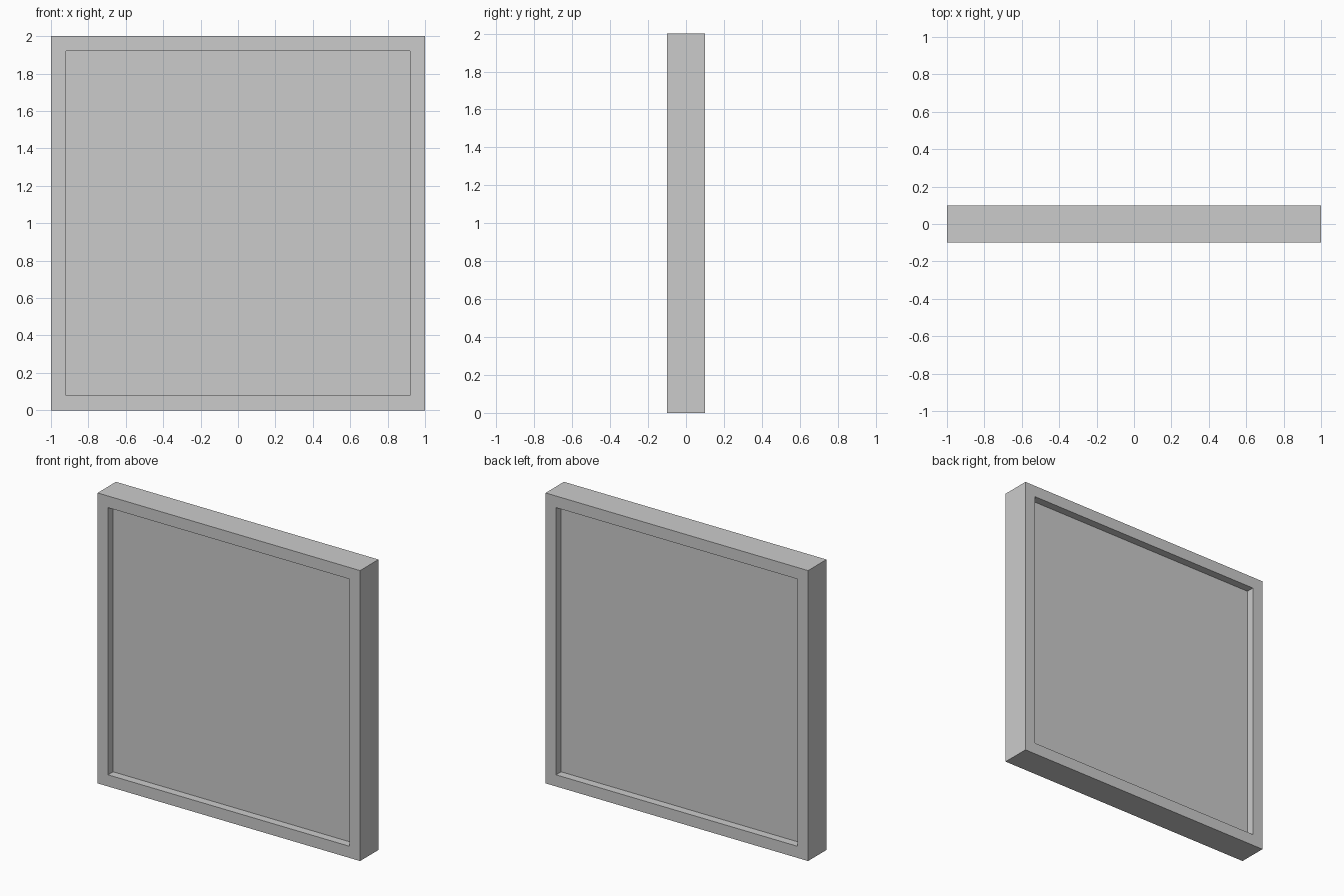
import bpy, bmesh

if "Cube" in bpy.data.objects:
    bpy.data.objects.remove(bpy.data.objects["Cube"])

SIZE, DEPTH, BORDER, RECESS = 2.0, 0.2, 0.08, 0.055


def finish(name, bm):
    bmesh.ops.recalc_face_normals(bm, faces=bm.faces)
    mesh = bpy.data.meshes.new(name)
    bm.to_mesh(mesh)
    bm.free()
    obj = bpy.data.objects.new(name, mesh)
    bpy.context.collection.objects.link(obj)
    return obj


def square(bm, half, y):
    mid = SIZE / 2
    return [bm.verts.new((sx * half, y, mid + sz * half))
            for sx, sz in ((-1, -1), (1, -1), (1, 1), (-1, 1))]


# Square border: four rings of corners joined into a closed mitred frame
bm = bmesh.new()
outer, inner = SIZE / 2, SIZE / 2 - BORDER
rings = [square(bm, h, y) for h, y in ((outer, -DEPTH / 2), (outer, DEPTH / 2),
                                       (inner, DEPTH / 2), (inner, -DEPTH / 2))]
for r in range(4):
    a, b = rings[r], rings[(r + 1) % 4]
    for i in range(4):
        j = (i + 1) % 4
        bm.faces.new((a[i], a[j], b[j], b[i]))
# Merge the mitred quads so the front and back borders read as flat rings
finish("frame", bm)

# Recessed panel filling the opening, set back equally on both sides
bm = bmesh.new()
half_y = DEPTH / 2 - RECESS
front, back = square(bm, inner, -half_y), square(bm, inner, half_y)
bm.faces.new(front)
bm.faces.new(back[::-1])
for i in range(4):
    j = (i + 1) % 4
    bm.faces.new((front[i], back[i], back[j], front[j]))
finish("panel", bm)
